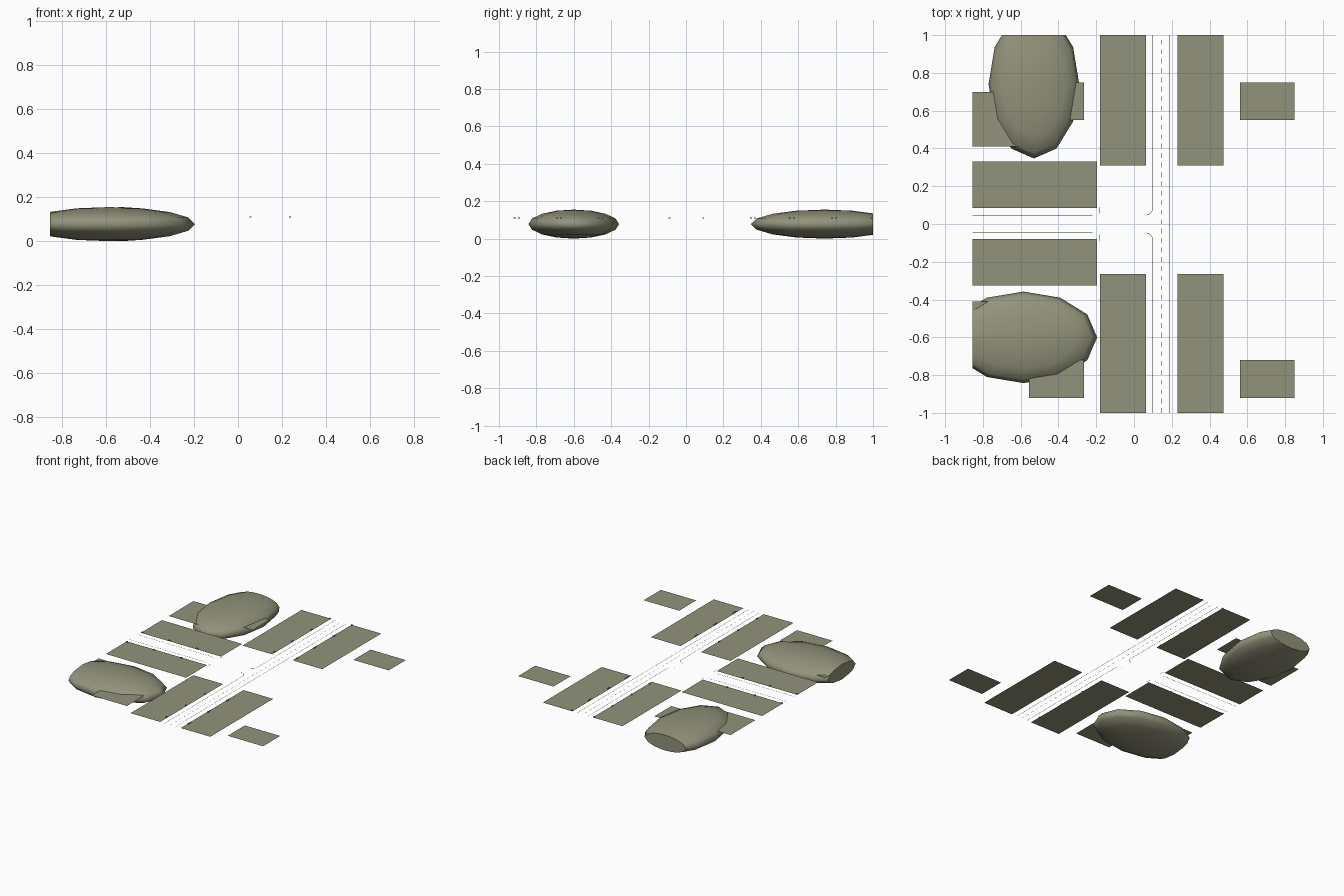
import bpy, bmesh, math
from mathutils import Matrix, Vector

if "Cube" in bpy.data.objects:
    bpy.data.objects.remove(bpy.data.objects["Cube"])

GROUND = 0.107
olive = bpy.data.materials.new("dull_olive")
olive.diffuse_color = (0.29, 0.29, 0.20, 1)
olive.use_nodes = True
olive.node_tree.nodes["Principled BSDF"].inputs["Base Color"].default_value = olive.diffuse_color


def finish(bm, name):
    mesh = bpy.data.meshes.new(name)
    bm.to_mesh(mesh)
    bm.free()
    mesh.materials.append(olive)
    ob = bpy.data.objects.new(name, mesh)
    bpy.context.collection.objects.link(ob)
    return ob


def quad(bm, x0, x1, y0, y1, z=GROUND):
    bm.faces.new([bm.verts.new(p) for p in
                  ((x0, y0, z), (x1, y0, z), (x1, y1, z), (x0, y1, z))])


def plot(name, *rect):
    bm = bmesh.new()
    quad(bm, *rect)
    finish(bm, name)


def hill(name, center, size, cut_co, cut_no):
    bm = bmesh.new()
    bmesh.ops.create_uvsphere(
        bm, u_segments=12, v_segments=8, radius=1,
        matrix=Matrix.Translation(center) @ Matrix.Diagonal((*size, 1)))
    for f in bm.faces:
        f.smooth = True
    cut = bmesh.ops.bisect_plane(
        bm, geom=bm.verts[:] + bm.edges[:] + bm.faces[:],
        plane_co=cut_co, plane_no=cut_no, clear_outer=True)
    rim = [e for e in cut["geom_cut"] if isinstance(e, bmesh.types.BMEdge)]
    for e in rim:
        e.smooth = False
    bmesh.ops.contextual_create(bm, geom=rim)
    finish(bm, name)


# Grass plots beside the roads
for side, x0 in (("west", -0.18), ("east", 0.23)):
    plot(f"north_{side}_verge", x0, x0 + 0.243, 0.31, 1.0)
    plot(f"south_{side}_verge", x0, x0 + 0.243, -1.0, -0.265)
plot("arm_north_verge", -0.855, -0.197, 0.085, 0.33)
plot("arm_south_verge", -0.855, -0.197, -0.325, -0.08)

# Outlying plots
for side, x0 in (("west", -0.555), ("east", 0.56)):
    plot(f"north_{side}_plot", x0, x0 + 0.29, 0.55, 0.75)
    plot(f"south_{side}_plot", x0, x0 + 0.29, -0.92, -0.72)
plot("north_corner_plot", -0.855, -0.555, 0.41, 0.70)
plot("south_corner_plot", -0.855, -0.555, -0.70, -0.41)

# Flattened hills, cut off at the edge of the scene
hill("north_hill", (-0.53, 0.74, 0.0775), (0.24, 0.393, 0.0775),
     (0, 1, 0), (0, 1, 0))
hill("south_hill", (-0.585, -0.60, 0.0775), (0.39, 0.242, 0.0775),
     (-0.855, 0, 0), (-1, 0, 0))

# Road edge lines
w = 0.0012
bm = bmesh.new()
quad(bm, 0.19 - w, 0.19 + w, -1, 1)
for s in (1, -1):
    quad(bm, 0.10 - w, 0.10 + w, *sorted((s * 0.085, s * 1.0)))
    quad(bm, -0.855, -0.22, s * 0.047 - w, s * 0.047 + w)
    quad(bm, -0.185 - w, -0.185 + w, *sorted((s * 0.055, s * 0.09)))
    # rounded junction corner
    pts = []
    for i in range(7):
        a = math.radians(-90 + 15 * i)
        pts.append([bm.verts.new((0.06 + r * math.cos(a),
                                  s * (0.087 + r * math.sin(a)), GROUND))
                    for r in (0.04 - w, 0.04 + w)])
    for (a, b), (c, d) in zip(pts, pts[1:]):
        bm.faces.new((a, b, d, c))
bmesh.ops.recalc_face_normals(bm, faces=bm.faces[:])
finish(bm, "road_edge_lines")

# Dashed centre line
bm = bmesh.new()
for i in range(40):
    y = -1 + i * 0.05
    quad(bm, 0.147 - w, 0.147 + w, y, y + 0.025)
finish(bm, "road_centre_dashes")

# Small kerbside blocks
bm = bmesh.new()


def block(x, y, sx, sy):
    bmesh.ops.create_cube(bm, size=1, matrix=Matrix.Translation(
        (x, y, GROUND + 0.003)) @ Matrix.Diagonal((sx, sy, 0.006, 1)))


for y in (-0.915, -0.69, -0.468, 0.347, 0.555, 0.78, 0.993):
    block(0.057, y, 0.009, 0.012)
    block(0.237, y, 0.009, 0.012)
    if y < 0.9:
        block(0.237, y + 0.022, 0.003, 0.012)
for x in (-0.848, -0.627, -0.403):
    for y in (-0.088, 0.092):
        block(x, y, 0.012, 0.009)
finish(bm, "kerbside_blocks")
